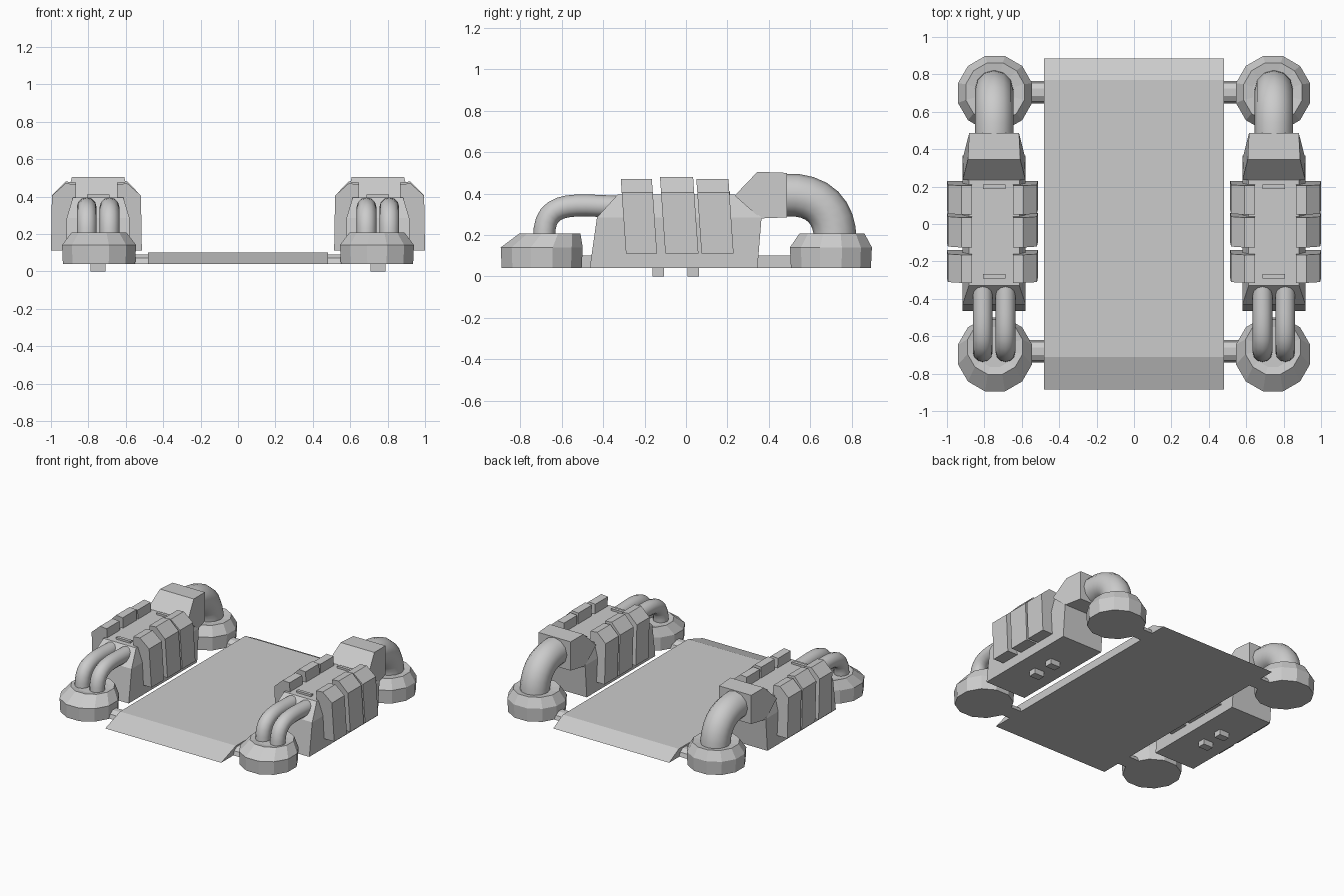
import bpy, bmesh, math
from mathutils import Vector
from mathutils.geometry import interpolate_bezier

if "Cube" in bpy.data.objects:
    bpy.data.objects.remove(bpy.data.objects["Cube"])


def loft(name, rings, smooth=False):
    """Skin a list of equal-length point rings and cap both ends."""
    bm = bmesh.new()
    vs = [[bm.verts.new(p) for p in ring] for ring in rings]
    n = len(vs[0])
    for a, b in zip(vs, vs[1:]):
        for i in range(n):
            j = (i + 1) % n
            f = bm.faces.new((a[i], a[j], b[j], b[i]))
            f.smooth = smooth
    bm.faces.new(vs[0])
    bm.faces.new(vs[-1])
    bmesh.ops.recalc_face_normals(bm, faces=bm.faces)
    me = bpy.data.meshes.new(name)
    bm.to_mesh(me)
    bm.free()
    ob = bpy.data.objects.new(name, me)
    bpy.context.collection.objects.link(ob)
    return ob


def rect(cx, hx, y0, y1, z):
    return [(cx - hx, y0, z), (cx + hx, y0, z), (cx + hx, y1, z), (cx - hx, y1, z)]


def prism_x(name, profile, xa, xb):
    return loft(name, [[(x, y, z) for y, z in profile] for x in (xa, xb)])


def disc(cx, cy, r, z, n=12):
    return [(cx + r * math.cos(math.tau * (i + .5) / n),
             cy + r * math.sin(math.tau * (i + .5) / n), z) for i in range(n)]


def pipe(name, x, knots, r, lead=None):
    """Smooth tube along a bezier in the y-z plane."""
    k = [Vector((x, y, z)) for y, z in knots]
    path = list(interpolate_bezier(*k, 9))
    if lead:
        path.insert(0, Vector((x, *lead)))
    rings = []
    for i, p in enumerate(path):
        t = (path[min(i + 1, len(path) - 1)] - path[max(i - 1, 0)]).normalized()
        up = Vector((1, 0, 0)).cross(t)
        rings.append([p + r * (math.cos(a) * Vector((1, 0, 0)) + math.sin(a) * up)
                      for a in (math.tau * j / 12 for j in range(12))])
    return loft(name, rings, True)


# central deck plate with ramped ends
prism_x("deck_plate", [(-.885, .04), (.885, .04), (.77, .10), (-.71, .10)], -.48, .48)

for s, side in ((-1, "left"), (1, "right")):
    cx = s * .748

    # engine body
    loft(side + "_body", [rect(cx, .168, -.465, .345, .04),
                          rect(cx, .168, -.43, .365, .285),
                          rect(cx, .135, -.33, .235, .395)])
    for y in (-.28, .2):
        loft(side + "_top_strip", [rect(cx, .06, y - .012, y + .012, z) for z in (.38, .41)])

    # side ribs, three per flank
    for y0, y1, top in ((-.315, -.165, .47), (-.125, .035, .48), (.05, .205, .47)):
        for f in (-1, 1):
            prof = [(.12, .11), (.243, .11), (.238, .405), (.165, top), (.11, top - .005), (.11, .35)]
            ring = lambda y: [(s * .757 + f * x, y + .025 * (.47 - z) / .36, z) for x, z in prof]
            loft(side + "_rib", [ring(y0), ring(y1)])

    # underside pegs
    for y in (-.135, .035):
        loft(side + "_peg", [rect(cx, .04, y - .028, y + .028, z) for z in (0, .06)])

    # rear intake block, wider at its sloped nose
    block = [(.235, .39), (.345, .505), (.487, .5), (.487, .285), (.36, .28)]
    widths = (.168, .14, .133, .133, .165)
    loft(side + "_intake_block", [[(cx + f * w, y, z) for (y, z), w in zip(block, widths)]
                                  for f in (-1, 1)])

    # pipes
    pipe(side + "_rear_pipe", cx, [(.47, .393), (.65, .405), (.722, .3), (.72, .18)], .103)
    for dx in (-.061, .061):
        pipe(side + "_front_pipe", cx + dx,
             [(-.48, .343), (-.62, .345), (-.69, .32), (-.685, .18)], .053, (-.3, .335))

    # corner pads and their links to the deck
    for end, cy, ty, tr, lk in (("front", -.697, -.657, .152, -.68), ("rear", .7, .705, .162, .705)):
        fx = s * .743
        loft(f"{side}_{end}_pad", [disc(fx, cy, .2, .04), disc(fx, cy, .205, .14),
                                   disc(fx, ty, tr, .208), disc(fx, ty, .11, .2)])
        prism_x(f"{side}_{end}_link",
                [(lk - .06, .04), (lk + .06, .04), (lk + .05, .07), (lk + .02, .09),
                 (lk - .02, .09), (lk - .05, .07)], s * .46, s * .6)
